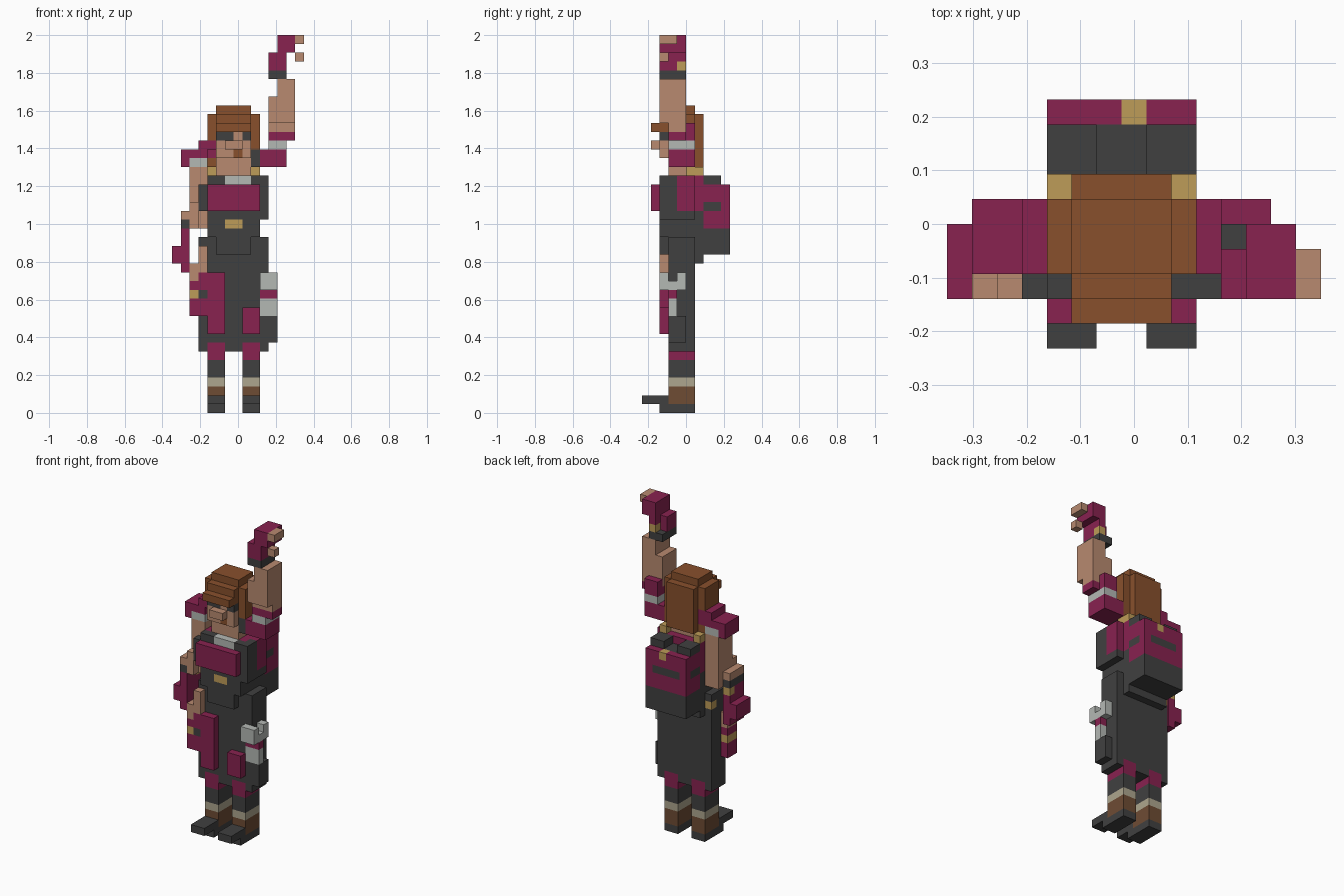
import bpy
import bmesh
from mathutils import Vector

cube = bpy.data.objects.get("Cube")
if cube:
    bpy.data.objects.remove(cube, do_unlink=True)

V = 2 / 43                       # edge of one block
ORIGIN = Vector((7.5, 5, 0))     # grid centre on the ground


def linear(c):
    c /= 255
    return c / 12.92 if c <= 0.04045 else ((c + 0.055) / 1.055) ** 2.4


COLOURS = {
    "maroon": (136, 34, 80), "charcoal": (64, 64, 64), "skin": (184, 138, 112),
    "hair brown": (136, 80, 44), "silver": (180, 184, 180), "gold": (190, 156, 88),
    "cream": (174, 166, 142), "boot brown": (110, 76, 52),
}
MATS = {}
for name, rgb in COLOURS.items():
    m = bpy.data.materials.new(name)
    m.use_nodes = True
    col = [linear(c) for c in rgb] + [1]
    m.diffuse_color = col
    m.node_tree.nodes["Principled BSDF"].inputs["Base Color"].default_value = col
    MATS[name] = m
NAMES = list(COLOURS)
cells = {}                       # block position -> (part, colour)


def box(part, colour, x0, x1, y0, y1, z0, z1):
    """Fill a block range; later boxes replace earlier ones."""
    for x in range(x0, x1):
        for y in range(y0, y1):
            for z in range(z0, z1):
                cells[x, y, z] = (part, colour)


# skirt and hips
box("skirt", "charcoal", 3, 11, 3, 6, 7, 20)
box("skirt", "charcoal", 4, 10, 6, 7, 17, 20)
box("skirt", "gold", 3, 4, 5, 6, 18, 19)

# legs and boots
for side, x in (("right", 4), ("left", 8)):
    leg, boot = side + "_leg", side + "_boot"
    box(leg, "maroon", x, x + 2, 3, 6, 6, 8)
    box(leg, "charcoal", x, x + 2, 3, 6, 4, 6)
    box(boot, "cream", x, x + 2, 3, 6, 3, 4)
    box(boot, "boot brown", x, x + 2, 3, 6, 1, 3)
    box(boot, "charcoal", x, x + 2, 2, 6, 0, 1)
    box(boot, "charcoal", x, x + 2, 0, 3, 1, 2)

# torso, chest panel, collar and belt
box("torso", "charcoal", 4, 10, 3, 7, 20, 23)
box("torso", "maroon", 4, 10, 3, 7, 23, 27)
box("torso", "charcoal", 4, 10, 2, 3, 20, 27)
box("torso", "charcoal", 5, 9, 2, 3, 18, 20)
box("torso", "charcoal", 10, 11, 2, 4, 22, 27)
box("torso", "maroon", 10, 11, 4, 6, 23, 27)
box("torso", "charcoal", 10, 11, 4, 6, 22, 23)
box("torso", "charcoal", 3, 4, 2, 3, 23, 26)
box("chest_panel", "maroon", 4, 10, 1, 2, 23, 26)
box("collar", "silver", 6, 9, 2, 3, 26, 27)
box("belt_buckle", "gold", 6, 8, 2, 3, 21, 22)
for x in (4, 9):
    box("shoulder_strap", "gold", x, x + 1, 5, 7, 27, 28)

# backpack with rolls, stripes and clasp
box("backpack", "charcoal", 4, 10, 7, 10, 18, 21)
box("backpack", "maroon", 4, 10, 7, 10, 21, 26)
box("backpack", "charcoal", 4, 10, 7, 9, 25, 26)
for x in (4, 8):
    box("backpack_roll", "charcoal", x, x + 2, 7, 9, 26, 27)
for x in (4, 9):
    box("backpack", "charcoal", x, x + 1, 7, 9, 23, 24)
    box("backpack", "maroon", x, x + 1, 7, 9, 25, 26)
box("backpack", "charcoal", 5, 9, 9, 10, 23, 24)
box("backpack_clasp", "gold", 7, 8, 9, 10, 25, 26)

# head
box("head", "skin", 5, 9, 3, 6, 27, 33)
box("head", "skin", 5, 9, 2, 3, 29, 32)
box("head", "skin", 6, 8, 1, 2, 30, 31)
box("head", "hair brown", 7, 8, 2, 3, 29, 30)
box("eyes", "charcoal", 5, 7, 2, 3, 31, 32)
box("eyes", "charcoal", 8, 9, 2, 3, 31, 32)
box("neck_scarf", "charcoal", 9, 10, 3, 5, 28, 30)

# hair
box("hair", "hair brown", 5, 9, 3, 6, 32, 35)
box("hair", "hair brown", 5, 9, 6, 7, 28, 34)
box("hair", "hair brown", 4, 10, 3, 6, 31, 34)
box("hair", "hair brown", 4, 5, 4, 6, 28, 31)
box("hair", "hair brown", 9, 10, 3, 6, 30, 31)
box("hair", "hair brown", 9, 10, 5, 6, 28, 30)
box("hair", "hair brown", 5, 9, 2, 3, 32, 34)
box("hair", "hair brown", 5, 9, 1, 2, 32, 33)

# raised left arm
A = "left_arm"
box(A, "maroon", 10, 13, 3, 6, 28, 30)
box(A, "silver", 11, 13, 3, 6, 30, 31)
box(A, "maroon", 11, 14, 3, 5, 31, 32)
box(A, "maroon", 11, 13, 5, 6, 31, 33)
box(A, "skin", 11, 14, 3, 5, 32, 34)
box(A, "skin", 11, 14, 2, 5, 33, 36)
box(A, "skin", 12, 14, 2, 5, 36, 38)
G = "left_glove"
box(G, "charcoal", 11, 13, 2, 5, 38, 39)
box(G, "maroon", 11, 13, 2, 4, 39, 41)
box(G, "maroon", 12, 13, 4, 5, 40, 41)
box(G, "gold", 12, 13, 4, 5, 39, 40)
box(G, "maroon", 12, 14, 2, 5, 41, 43)
box("left_fingers", "skin", 14, 15, 2, 4, 42, 43)
box("left_fingers", "skin", 14, 15, 2, 3, 40, 41)
box("left_fingers", "skin", 13, 14, 2, 3, 40, 41)
del cells[13, 2, 40]

# hanging right arm
A = "right_arm"
box(A, "skin", 2, 4, 3, 6, 21, 28)
box(A, "skin", 1, 3, 2, 5, 22, 24)
del cells[1, 2, 23], cells[1, 3, 23], cells[1, 4, 23]
box(A, "skin", 2, 3, 2, 5, 21, 24)
box(A, "silver", 2, 4, 3, 6, 28, 30)
box(A, "maroon", 1, 2, 3, 6, 28, 30)
box(A, "maroon", 2, 5, 4, 6, 29, 30)
box(A, "maroon", 2, 4, 3, 4, 29, 30)
box(A, "maroon", 3, 5, 3, 6, 30, 31)
G = "right_glove"
box(G, "charcoal", 1, 2, 2, 5, 21, 22)
box(G, "maroon", 1, 2, 2, 5, 16, 21)
box(G, "gold", 1, 2, 4, 5, 20, 21)
box(G, "maroon", 0, 1, 2, 5, 17, 19)
box("right_fingers", "skin", 3, 4, 2, 3, 16, 19)
box("right_fingers", "skin", 2, 3, 2, 4, 15, 17)

# right hip pouches
box("right_pouch", "maroon", 4, 6, 2, 3, 9, 16)
box("right_pouch", "maroon", 3, 4, 2, 3, 11, 16)
box("right_pouch", "charcoal", 3, 4, 2, 3, 13, 14)
box("right_sheath", "maroon", 2, 3, 2, 4, 11, 15)
box("right_sheath", "gold", 2, 3, 2, 4, 13, 14)

# left pouch, holster and tool
box("left_pouch", "maroon", 8, 10, 2, 3, 9, 12)
box("holster", "charcoal", 11, 12, 3, 5, 8, 11)
box("holster", "silver", 10, 12, 3, 4, 11, 13)
box("holster", "maroon", 10, 12, 3, 4, 13, 14)
box("hip_tool", "silver", 10, 12, 2, 3, 14, 16)
box("hip_tool", "silver", 11, 12, 3, 5, 14, 15)
box("hip_tool", "silver", 11, 12, 4, 5, 15, 16)


def build(part):
    """Skin the outside of one part's blocks and merge its flat areas."""
    bm = bmesh.new()
    for pos, (owner, colour) in cells.items():
        if owner != part:
            continue
        for axis in range(3):
            for s in (0, 1):
                n = list(pos)
                n[axis] += 2 * s - 1
                if tuple(n) in cells:
                    continue
                b, c = (axis + 1) % 3, (axis + 2) % 3
                ring = []
                for db, dc in ((0, 0), (1, 0), (1, 1), (0, 1)):
                    p = Vector(pos)
                    p[axis] += s
                    p[b] += db
                    p[c] += dc
                    ring.append(bm.verts.new((p - ORIGIN) * V))
                f = bm.faces.new(ring if s else ring[::-1])
                f.material_index = NAMES.index(colour)
    bmesh.ops.remove_doubles(bm, verts=bm.verts, dist=1e-4)
    bmesh.ops.dissolve_limit(bm, angle_limit=0.01, verts=bm.verts, edges=bm.edges,
                             delimit={'MATERIAL'})
    mesh = bpy.data.meshes.new(part)
    bm.to_mesh(mesh)
    bm.free()
    for name in NAMES:
        mesh.materials.append(MATS[name])
    bpy.context.scene.collection.objects.link(bpy.data.objects.new(part, mesh))


for part in sorted({owner for owner, _ in cells.values()}):
    build(part)
